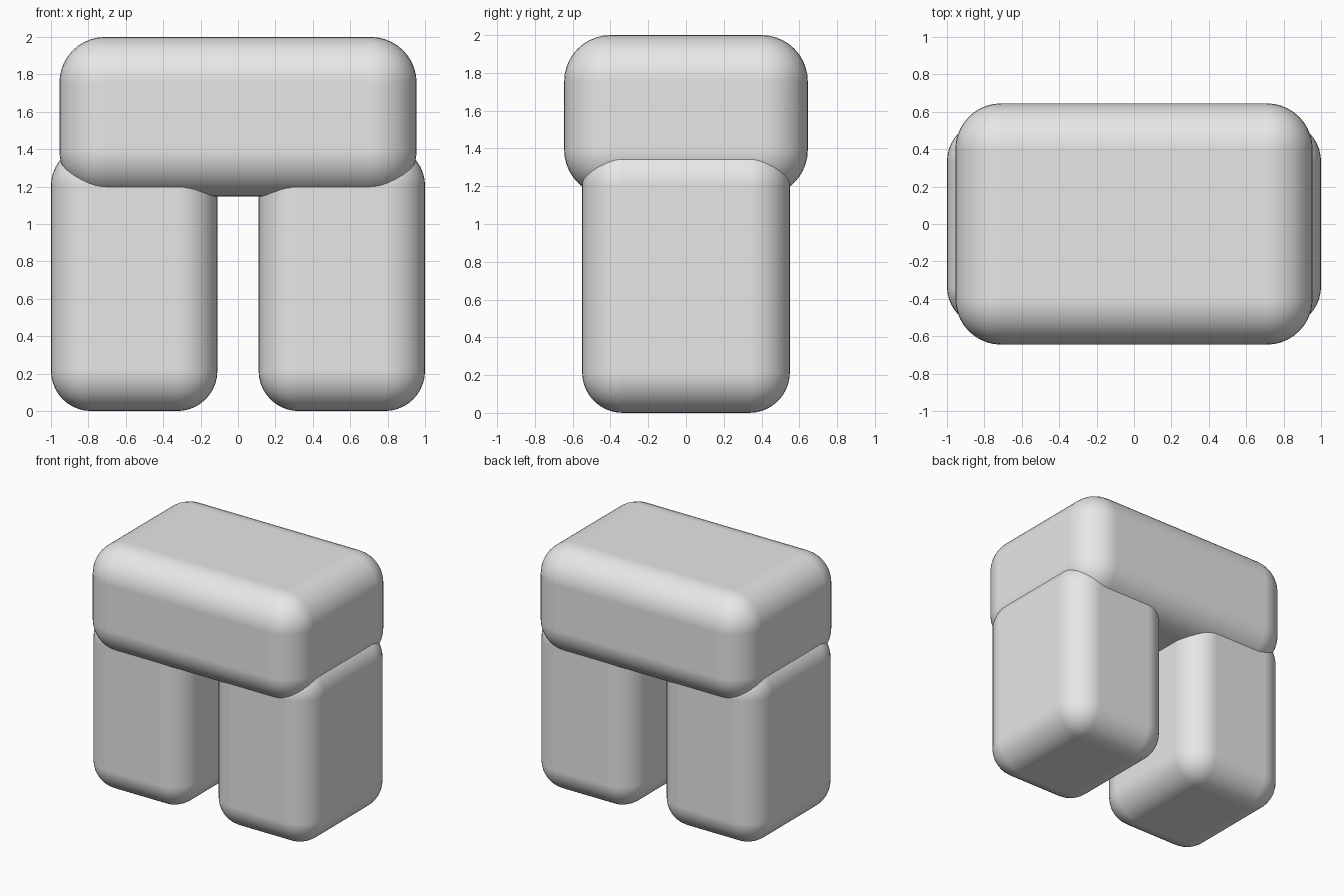
import bpy

if "Cube" in bpy.data.objects:
    bpy.data.objects.remove(bpy.data.objects["Cube"])

grey = bpy.data.materials.new("light grey")
grey.diffuse_color = (0.8, 0.8, 0.8, 1)
grey.use_nodes = True
grey.node_tree.nodes["Principled BSDF"].inputs["Base Color"].default_value = grey.diffuse_color


def rounded_block(name, low, high, radius):
    """Box between two corners with smoothly rounded edges."""
    bpy.ops.mesh.primitive_cube_add(
        size=1, location=[(a + b) / 2 for a, b in zip(low, high)])
    block = bpy.context.object
    block.name = name
    block.scale = [b - a for a, b in zip(low, high)]
    bpy.ops.object.transform_apply(location=False, rotation=False, scale=True)
    block.data.materials.append(grey)
    bpy.ops.object.shade_smooth()
    bevel = block.modifiers.new("rounding", 'BEVEL')
    bevel.width = radius
    bevel.segments = 10
    bevel.harden_normals = True
    return block


# Wide slab across the top
rounded_block("top_slab", (-0.955, -0.645, 1.147), (0.955, 0.645, 2.0), 0.245)

# Two upright legs sunk into the slab
for side, x0, x1 in (("left", -1.0, -0.11), ("right", 0.11, 1.0)):
    rounded_block(side + "_leg", (x0, -0.55, 0.0), (x1, 0.55, 1.42), 0.215)
